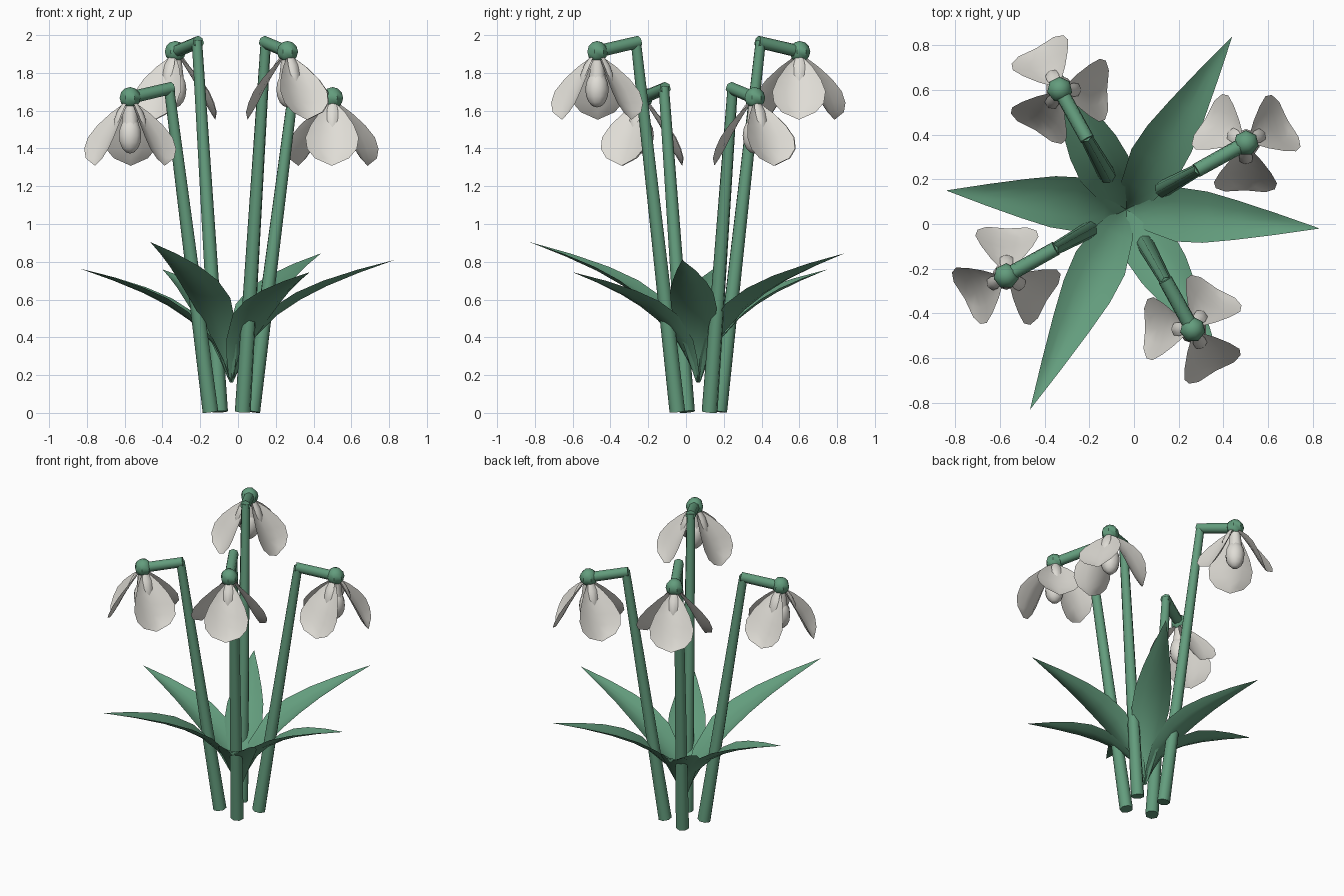
import bpy, bmesh, math
from mathutils import Vector, Matrix

if "Cube" in bpy.data.objects:
    bpy.data.objects.remove(bpy.data.objects["Cube"])

CX, CY = -0.035, 0.065   # axis the whole clump radiates from


def material(name, rgb):
    m = bpy.data.materials.new(name)
    m.diffuse_color = (*rgb, 1)
    m.use_nodes = True
    m.node_tree.nodes["Principled BSDF"].inputs["Base Color"].default_value = m.diffuse_color
    return m


GREEN = material("leaf green", (0.125, 0.335, 0.205))
WHITE = material("petal white", (0.74, 0.72, 0.67))


def finish(name, bm, mat, angle):
    bmesh.ops.recalc_face_normals(bm, faces=bm.faces)
    me = bpy.data.meshes.new(name)
    bm.to_mesh(me)
    bm.free()
    me.materials.append(mat)
    ob = bpy.data.objects.new(name, me)
    bpy.context.collection.objects.link(ob)
    bpy.ops.object.select_all(action='DESELECT')
    ob.select_set(True)
    bpy.context.view_layer.objects.active = ob
    bpy.ops.object.shade_smooth_by_angle(angle=math.radians(angle))
    return ob


def rod(name, a, b, r1, r2, mat):
    """Tapered rod between two points."""
    d = b - a
    mx = Matrix.Translation((a + b) / 2) @ d.to_track_quat('Z', 'Y').to_matrix().to_4x4()
    bm = bmesh.new()
    bmesh.ops.create_cone(bm, cap_ends=True, segments=7, radius1=r1, radius2=r2,
                          depth=d.length, matrix=mx)
    finish(name, bm, mat, 55)


def ball(name, centre, size, mat, seg, rings, angle):
    bm = bmesh.new()
    mx = Matrix.Translation(centre) @ Matrix.Diagonal((*size, 1))
    bmesh.ops.create_uvsphere(bm, u_segments=seg, v_segments=rings, radius=1, matrix=mx)
    finish(name, bm, mat, angle)


def blade(name, origin, angle, rows, mat, cup):
    """Curved sheet along a radial direction; rows are (radius, z, half width)."""
    out = Vector((math.cos(angle), math.sin(angle), 0))
    side = Vector((-out.y, out.x, 0))
    bm = bmesh.new()
    grid = []
    for r, z, w in rows:
        mid = origin + out * r + Vector((0, 0, z))
        bend = (out * cup[0] + Vector((0, 0, cup[1]))) * w
        us = (-1, -0.5, 0, 0.5, 1) if w else (0,)
        grid.append([bm.verts.new(mid + side * w * u + bend * u * u) for u in us])
    for a, b in zip(grid, grid[1:]):
        for i in range(4):
            if len(b) == 1:
                bm.faces.new((a[i], a[i + 1], b[0]))
            else:
                bm.faces.new((a[i], a[i + 1], b[i + 1], b[i]))
    finish(name, bm, mat, 45)


# Flowers: four stems at right angles, alternating in height
PETAL = [(0.02, -0.03, 0.02), (0.052, -0.08, 0.07), (0.092, -0.145, 0.115),
         (0.127, -0.21, 0.141), (0.157, -0.27, 0.132), (0.186, -0.32, 0.09),
         (0.212, -0.36, 0)]
RIB = [(0.035, -0.02, 0.018), (0.072, -0.07, 0.03), (0.094, -0.12, 0.028),
       (0.098, -0.16, 0)]

for k in range(4):
    ang = math.radians(-61 + 90 * k)
    out = Vector((math.cos(ang), math.sin(ang), 0))
    centre = Vector((CX, CY, 0))
    top = 1.912 if k % 2 == 0 else 1.668
    head = centre + out * 0.613 + Vector((0, 0, top))
    elbow = centre + out * 0.377 + Vector((0, 0, top + 0.058))
    foot = centre + out * 0.125 + Vector((0, 0, 0.006))
    rod(f"stem_{k}", foot, elbow, 0.043, 0.028, GREEN)
    rod(f"flower_stalk_{k}", elbow - out * 0.018 - Vector((0, 0, 0.006)), head,
        0.033, 0.034, GREEN)
    ball(f"flower_cap_{k}", head, (0.057,) * 3, GREEN, 7, 6, 40)
    ball(f"flower_heart_{k}", head + Vector((0, 0, -0.2)), (0.062, 0.062, 0.095),
         WHITE, 10, 8, 50)
    rod(f"heart_neck_{k}", head, head + Vector((0, 0, -0.18)), 0.03, 0.05, WHITE)
    for j in range(3):
        a = ang + j * math.tau / 3
        blade(f"petal_{k}_{j}", head, a, PETAL, WHITE, (0.36, 0))
        blade(f"petal_rib_{k}_{j}", head, a, RIB, WHITE, (-0.4, 0))

# Leaves: (tip x, tip y, tip z)
LEAVES = [(0.83, -0.02, 0.81), (0.44, 0.84, 0.845), (-0.40, 0.75, 0.76),
          (-0.84, 0.15, 0.765), (-0.465, -0.83, 0.905), (0.38, -0.60, 0.745)]
# fraction of reach, fraction of rise, half width
LEAF = [(0, 0, 0.012), (0.05, 0.17, 0.05), (0.12, 0.34, 0.085), (0.28, 0.55, 0.121),
        (0.42, 0.675, 0.115), (0.58, 0.785, 0.088), (0.78, 0.895, 0.048), (1, 1, 0)]
for k, (x, y, z) in enumerate(LEAVES):
    dx, dy = x - CX, y - CY
    reach = math.hypot(dx, dy)
    rows = [(f * reach, 0.16 + h * (z - 0.16), w) for f, h, w in LEAF]
    blade(f"leaf_{k}", Vector((CX, CY, 0)), math.atan2(dy, dx), rows, GREEN, (-0.1, 0.33))
